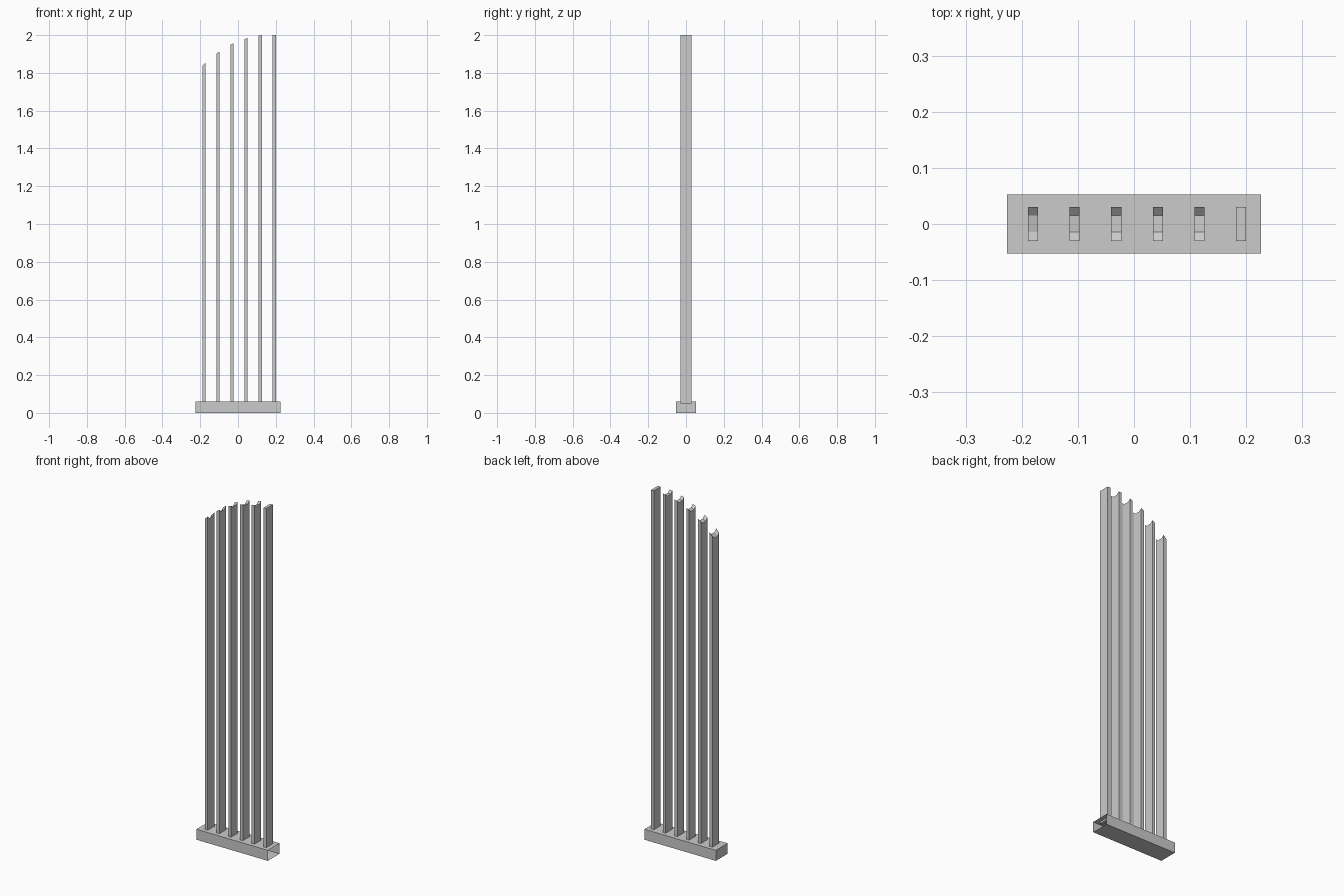
import bpy, bmesh

if "Cube" in bpy.data.objects:
    bpy.data.objects.remove(bpy.data.objects["Cube"])


def make_object(name, bm):
    bmesh.ops.recalc_face_normals(bm, faces=bm.faces)
    mesh = bpy.data.meshes.new(name)
    bm.to_mesh(mesh)
    bm.free()
    obj = bpy.data.objects.new(name, mesh)
    bpy.context.collection.objects.link(obj)
    return obj


def base(name, hx, hy, height):
    # Hollow box whose right end is open
    bm = bmesh.new()
    bmesh.ops.create_cube(bm, size=1)
    for v in bm.verts:
        v.co = (v.co.x * 2 * hx, v.co.y * 2 * hy, (v.co.z + 0.5) * height)
    bm.normal_update()
    end = [f for f in bm.faces if f.normal.x > 0.9]
    bmesh.ops.delete(bm, geom=end, context='FACES_ONLY')
    mesh = bpy.data.meshes.new(name)
    bm.to_mesh(mesh)
    bm.free()
    bpy.context.collection.objects.link(bpy.data.objects.new(name, mesh))


def slat(name, x, z_left, z_right, dip):
    # Side outline in (y, drop below top); the top is a shallow scoop
    top = [(0.03, 0), (0.015, dip), (-0.014, dip), (-0.03, 0)]
    if dip == 0:
        top = [top[0], top[-1]]
    bm = bmesh.new()
    rings = []
    for px, z in ((x - THICK / 2, z_left), (x + THICK / 2, z_right)):
        pts = [(px, -0.03, FOOT), (px, 0.03, FOOT)]
        pts += [(px, y, z - d) for y, d in top]
        rings.append([bm.verts.new(p) for p in pts])
    a, b = rings
    bm.faces.new(a)
    bm.faces.new(b[::-1])
    for i in range(len(a)):
        j = (i + 1) % len(a)
        bm.faces.new((a[i], a[j], b[j], b[i]))
    make_object(name, bm)


THICK, FOOT = 0.018, 0.05

base("base", 0.226, 0.053, 0.06)

# Six slats, their tops following a rising arc
tops = [(1.837, 1.855, 0.014), (1.902, 1.913, 0.014), (1.949, 1.957, 0.014),
        (1.979, 1.985, 0.014), (1.997, 2.0, 0.014), (2.0, 2.0, 0)]
for i, (zl, zr, dip) in enumerate(tops):
    slat(f"slat_{i + 1}", -0.18 + i * 0.0742, zl, zr, dip)
